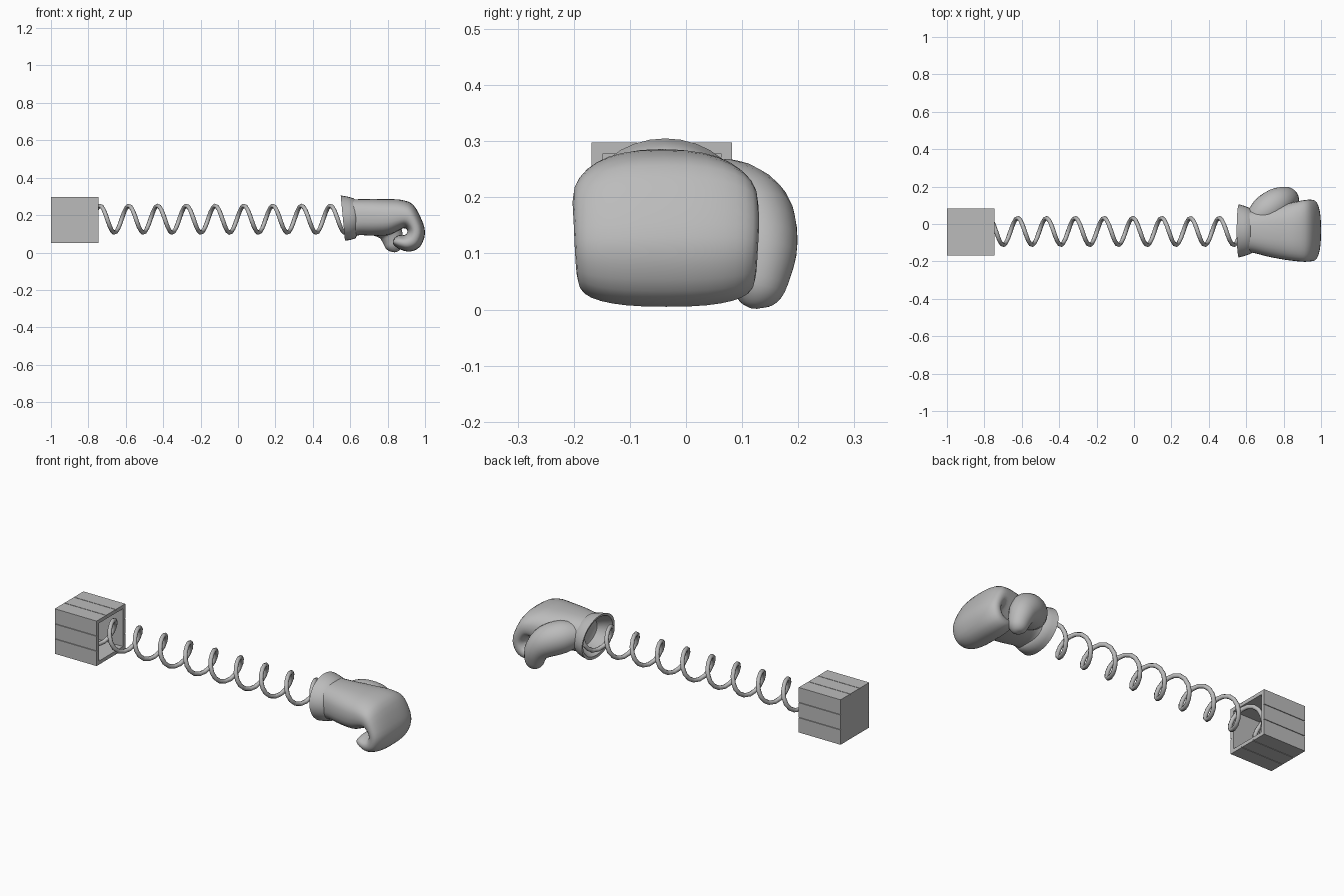
import bpy, bmesh, math
from mathutils import Vector

if "Cube" in bpy.data.objects:
    bpy.data.objects.remove(bpy.data.objects["Cube"])

grey = bpy.data.materials.new("plain grey")
grey.diffuse_color = (0.5, 0.5, 0.5, 1)
grey.use_nodes = True
grey.node_tree.nodes["Principled BSDF"].inputs["Base Color"].default_value = grey.diffuse_color


def new_object(name, bm, smooth=False):
    bmesh.ops.recalc_face_normals(bm, faces=bm.faces[:])
    mesh = bpy.data.meshes.new(name)
    bm.to_mesh(mesh)
    bm.free()
    ob = bpy.data.objects.new(name, mesh)
    bpy.context.collection.objects.link(ob)
    mesh.materials.append(grey)
    if smooth:
        bpy.ops.object.select_all(action='DESELECT')
        ob.select_set(True)
        bpy.context.view_layer.objects.active = ob
        bpy.ops.object.shade_smooth_by_angle(angle=math.radians(50))
    return ob


def skin(name, rings, caps=(True, True)):
    """Skin a list of closed rings of points."""
    bm = bmesh.new()
    rows = [[bm.verts.new(p) for p in r] for r in rings]
    n = len(rows[0])
    for a, b in zip(rows, rows[1:]):
        for i in range(n):
            j = (i + 1) % n
            bm.faces.new((a[i], a[j], b[j], b[i]))
    for row, cap in zip((rows[0], rows[-1]), caps):
        if cap:
            bm.faces.new(row)
    return new_object(name, bm, True)


def refine(rows, steps=3):
    """Catmull-Rom interpolation between section rows."""
    out = []
    for i in range(len(rows) - 1):
        quad = (rows[max(i - 1, 0)], rows[i], rows[i + 1], rows[min(i + 2, len(rows) - 1)])
        for s in range(steps):
            t = s / steps
            out.append([0.5 * (2*b + (c-a)*t + (2*a-5*b+4*c-d)*t*t + (3*b-a-3*c+d)*t**3)
                        for a, b, c, d in zip(*quad)])
    return out + [list(rows[-1])]


def section(row, power=2.0, n=32):
    """Ring between an outer and an inner profile point, with a half width in y."""
    ox, oz, ix, iz, yc, hw = row
    ring = []
    for k in range(n):
        c, s = math.cos(2*math.pi*k/n), math.sin(2*math.pi*k/n)
        c = math.copysign(abs(c) ** (2/power), c)
        s = math.copysign(abs(s) ** (2/power), s)
        ring.append(((ox+ix)/2 + s*(ox-ix)/2, yc + c*hw, (oz+iz)/2 + s*(oz-iz)/2))
    return ring


def tube(name, rows, normal, n):
    """Round tube along x, y, z, radius rows."""
    pts = [Vector(r[:3]) for r in rows]
    rings = []
    for i, p in enumerate(pts):
        t = (pts[min(i+1, len(pts)-1)] - pts[max(i-1, 0)]).normalized()
        u = t.cross(Vector(normal)).normalized()
        v = t.cross(u)
        rings.append([p + rows[i][3] * (u*math.cos(2*math.pi*k/n) + v*math.sin(2*math.pi*k/n))
                      for k in range(n)])
    return skin(name, rings)


def add_block(bm, lo, hi):
    vs = bmesh.ops.create_cube(bm, size=1)['verts']
    for v in vs:
        v.co = Vector([(a+b)/2 + c*(b-a) for a, b, c in zip(lo, hi, v.co)])


# open box, hollowed from its +x face
X0, X1, Y0, Y1, Z0, Z1 = -1.0, -0.745, -0.168, 0.082, 0.05, 0.298
bm = bmesh.new()
add_block(bm, (X0, Y0, Z0), (X1, Y1, Z1))
bm.normal_update()
mouth = [f for f in bm.faces if f.normal.x > 0.9]
bmesh.ops.inset_region(bm, faces=mouth, thickness=0.028)
ext = bmesh.ops.extrude_face_region(bm, geom=mouth)
bmesh.ops.translate(bm, vec=(-0.225, 0, 0),
                    verts=[v for v in ext['geom'] if isinstance(v, bmesh.types.BMVert)])
bmesh.ops.delete(bm, geom=[f for f in mouth if f.is_valid], context='FACES_ONLY')
crate = new_object("wooden_box", bm)

# plank grooves, two on each long side
bm = bmesh.new()
G, D = 0.0015, 0.005
for f in (1/3, 2/3):
    y, z = Y0 + f*(Y1-Y0), Z0 + f*(Z1-Z0)
    for s in (Z0, Z1):
        add_block(bm, (X0-.01, y-G, s-D), (X1+.01, y+G, s+D))
    for s in (Y0, Y1):
        add_block(bm, (X0-.01, s-D, z-G), (X1+.01, s+D, z+G))
cutter = new_object("groove_cutter", bm)
cutter.hide_render = True
cut = crate.modifiers.new("grooves", 'BOOLEAN')
cut.operation = 'DIFFERENCE'
cut.object = cutter
cut.solver = 'EXACT'
bpy.context.view_layer.objects.active = crate
bpy.ops.object.modifier_apply(modifier=cut.name)
bpy.data.objects.remove(cutter)

# coil spring
PITCH, PER = 0.154, 14
coil = []
for i in range(int((0.62 + 0.96) / PITCH * PER) + 1):
    x = -0.96 + i * PITCH / PER
    a = 2*math.pi * (x + 0.622) / PITCH
    coil.append((x, -0.04 + 0.072*math.cos(a), 0.178 + 0.072*math.sin(a), 0.0115))
tube("spring", coil, (1, 0, 0), 8)

# flared hollow cuff: outer x, z, inner x, z, centre y, half width
cuff = [
    (.66, .24, .66, .13, -.038, .08),
    (.60, .272, .61, .10, -.038, .108),
    (.553, .292, .573, .078, -.037, .128),
    (.549, .305, .572, .063, -.037, .142),
    (.585, .299, .595, .066, -.037, .134),
    (.618, .290, .628, .075, -.038, .122),
    (.63, .278, .638, .095, -.038, .112),
]
skin("cuff", [section(r) for r in cuff])

# mitten body, curling down and back under at the fingers
body = [
    (.61, .284, .62, .085, -.038, .113),
    (.65, .285, .65, .093, -.040, .117),
    (.72, .286, .72, .090, -.043, .132),
    (.80, .285, .80, .092, -.042, .148),
    (.87, .282, .85, .112, -.040, .158),
    (.935, .257, .885, .130, -.037, .165),
    (.98, .180, .903, .122, -.035, .165),
    (1.0, .105, .905, .108, -.035, .163),
    (.975, .033, .895, .096, -.035, .160),
    (.922, .005, .878, .092, -.035, .155),
    (.870, .015, .858, .092, -.035, .147),
    (.838, .035, .838, .080, -.035, .130),
    (.828, .050, .830, .065, -.035, .105),
]
skin("glove_body", [section(r, 2.5) for r in refine(body)], (False, True))

# thumb
thumb = [
    (.645, .02, .195, .06),
    (.70, .065, .187, .083),
    (.765, .110, .162, .083),
    (.81, .133, .115, .067),
    (.828, .132, .065, .055),
    (.833, .126, .030, .045),
    (.835, .122, .010, .027),
    (.835, .121, .002, .006),
]
tube("thumb", refine(thumb), (.65, -.75, 0), 24)
